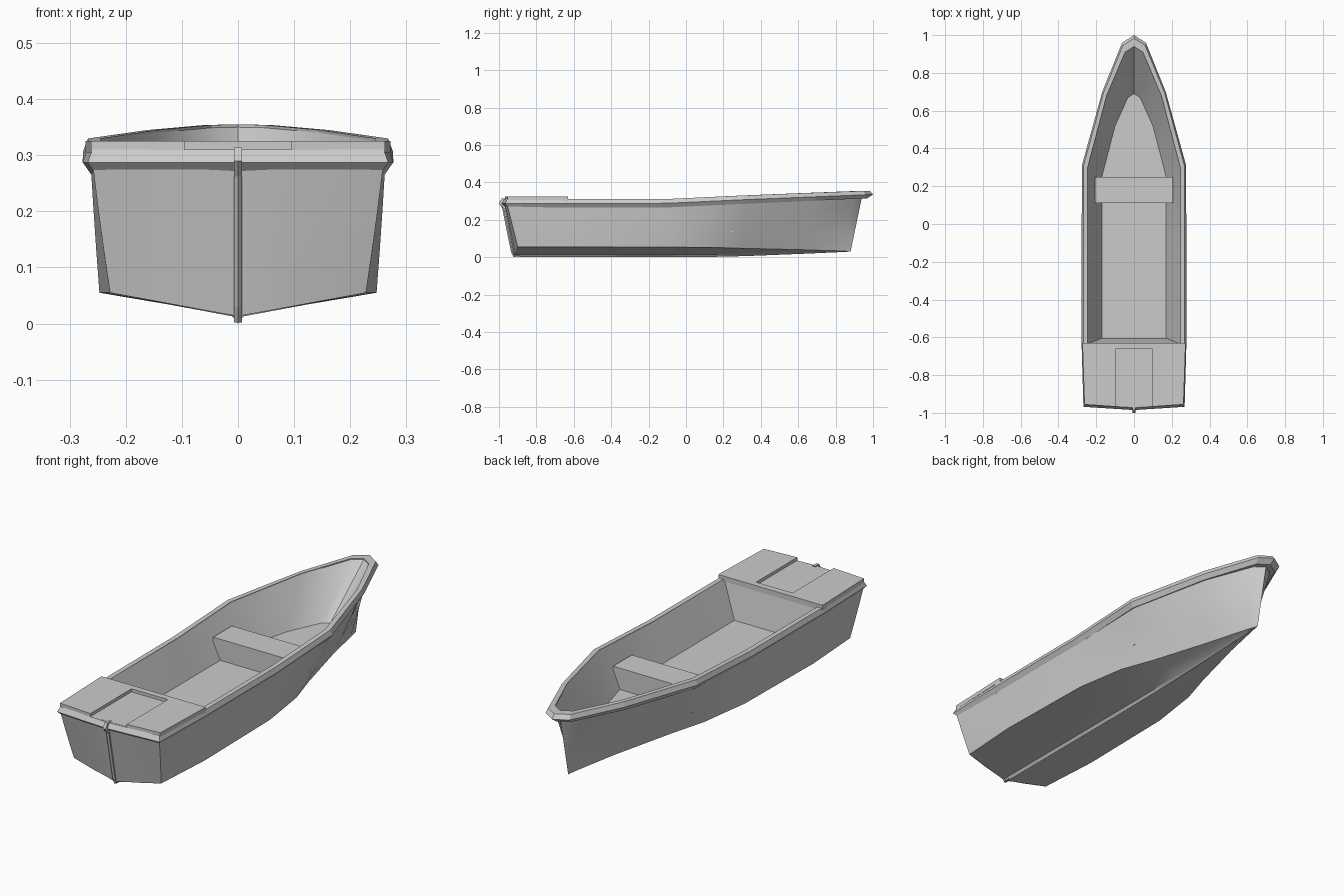
import bpy, bmesh, math
from mathutils import Vector

if "Cube" in bpy.data.objects:
    bpy.data.objects.remove(bpy.data.objects["Cube"])


def finish(name, bm, mirror=True, flip=False, smooth=True):
    """Mirror a half mesh across x, weld it and make it an object."""
    if mirror:
        geom = bm.verts[:] + bm.edges[:] + bm.faces[:]
        bmesh.ops.mirror(bm, geom=geom, axis='X', merge_dist=0.0)
    bmesh.ops.remove_doubles(bm, verts=bm.verts[:], dist=0.0005)
    bmesh.ops.dissolve_degenerate(bm, edges=bm.edges[:], dist=0.0001)
    bmesh.ops.recalc_face_normals(bm, faces=bm.faces[:])
    if flip:
        bmesh.ops.reverse_faces(bm, faces=bm.faces[:])
    me = bpy.data.meshes.new(name)
    bm.to_mesh(me)
    bm.free()
    ob = bpy.data.objects.new(name, me)
    bpy.context.collection.objects.link(ob)
    if smooth:
        bpy.ops.object.select_all(action='DESELECT')
        ob.select_set(True)
        bpy.context.view_layer.objects.active = ob
        bpy.ops.object.shade_smooth_by_angle(angle=math.radians(32))
    return ob


def skin(bm, rows, closed=False):
    """Bridge successive rows of points with quads."""
    vs = [[bm.verts.new(p) for p in r] for r in rows]
    n = len(rows[0])
    for a, b in zip(vs, vs[1:]):
        for i in range(n if closed else n - 1):
            j = (i + 1) % n
            bm.faces.new((a[i], a[j], b[j], b[i]))
    return vs


def slab(name, outline, z0, z1, mirror=True):
    """Flat outline extruded between two heights."""
    bm = bmesh.new()
    low, top = skin(bm, [[(x, y, z) for x, y in outline] for z in (z0, z1)], True)
    bm.faces.new(low)
    bm.faces.new(top)
    # drop walls lying on the mirror plane
    if mirror:
        inner = [f for f in bm.faces if all(abs(v.co.x) < 1e-5 for v in f.verts)]
        bmesh.ops.delete(bm, geom=inner, context='FACES_ONLY')
    return finish(name, bm, mirror, smooth=False)


# Hull stations: y at chine, y at top, chine x, keel z, chine z, top x, top z
stations = [
    (-0.90, -0.955, 0.228, 0.000, 0.055, 0.258, 0.275),
    (-0.60, -0.63, 0.247, 0.000, 0.055, 0.262, 0.275),
    (-0.10, -0.10, 0.238, 0.000, 0.054, 0.262, 0.275),
    (0.15, 0.15, 0.200, 0.002, 0.052, 0.260, 0.282),
    (0.32, 0.31, 0.145, 0.006, 0.047, 0.257, 0.289),
    (0.62, 0.69, 0.062, 0.018, 0.040, 0.152, 0.305),
    (0.82, 0.905, 0.015, 0.027, 0.034, 0.050, 0.315),
    (0.88, 0.94, 0.000, 0.030, 0.030, 0.000, 0.318),
]
rows = []
for i, (yc, yt, xc, zk, zc, xt, zt) in enumerate(stations):
    aft = 0.02 if i == 0 else 0.0
    kx = min(0.01, xc * 0.4)
    kz = zk + (zc - zk) * 0.24
    row = [(0, yc - aft, zk), (kx, yc - aft, kz),
           (xc * 0.5, yc - aft * 0.5, (kz + zc) / 2), (xc, yc, zc)]
    for t in (0.33, 0.66, 1):
        bulge = 0.035 * (xt - xc) * 4 * t * (1 - t)
        row.append((xc + (xt - xc) * t + bulge, yc + (yt - yc) * t, zc + (zt - zc) * t))
    rows.append(row)
bm = bmesh.new()
vs = skin(bm, rows)
# Transom: gently bowed panel from the corner to the centre line
corner = rows[0][3:]
centre = [(0, -0.92 - 0.05 * t, 0.013 + 0.262 * t) for t in (0, 0.33, 0.66, 1)]
middle = [((a[0] + b[0]) / 2, (a[1] + b[1]) / 2 - 0.004, (a[2] + b[2]) / 2)
          for a, b in zip(corner, centre)]
skin(bm, [corner, middle, centre])
finish("hull", bm)

# Rim: outer x, y / inner x, y / top z, height
rim = [
    (0, -0.985, 0, -0.940, 0.310, 0.045),
    (0.268, -0.968, 0.238, -0.925, 0.310, 0.045),
    (0.277, -0.65, 0.245, -0.65, 0.310, 0.045),
    (0.277, -0.10, 0.245, -0.10, 0.311, 0.045),
    (0.276, 0.31, 0.245, 0.30, 0.330, 0.045),
    (0.168, 0.70, 0.145, 0.68, 0.345, 0.043),
    (0.063, 0.96, 0.047, 0.91, 0.354, 0.040),
    (0, 1.00, 0, 0.94, 0.355, 0.040),
]
profile = [(0, -0.5), (0.28, 0), (1, 0), (1, -1), (0.5, -1)]
bm = bmesh.new()
skin(bm, [[(ox + (ix - ox) * t, oy + (iy - oy) * t, z + h * d) for t, d in profile]
          for ox, oy, ix, iy, z, h in rim], True)
finish("gunwale_rim", bm, smooth=False)

# Cockpit liner: walls from the rim down to the floor
FLOOR = 0.145
top = [(0, -0.635, 0.31), (0.245, -0.635, 0.31)] + [(r[2], r[3], r[4] - 0.005) for r in rim[3:]]
bottom = [(0, -0.605), (0.17, -0.605), (0.17, -0.10), (0.17, 0.25),
          (0.10, 0.52), (0.032, 0.67), (0, 0.69)]
bm = bmesh.new()
vs = skin(bm, [top, [(x, y, FLOOR) for x, y in bottom]])
bm.faces.new(vs[1])
finish("cockpit_liner", bm, flip=True)

# Seat across the cockpit
slab("seat", [(-0.207, 0.11), (0.207, 0.11), (0.207, 0.25), (-0.207, 0.25)],
     FLOOR - 0.01, 0.245, mirror=False)

# Stern deck with two raised pads and a crossbar
slab("stern_deck", [(0, -0.965), (0.25, -0.95), (0.26, -0.637), (0, -0.637)], 0.285, 0.3105)
slab("deck_pads", [(0.095, -0.967), (0.262, -0.955), (0.272, -0.66), (0.095, -0.66)],
     0.305, 0.325)
slab("deck_crossbar", [(-0.272, -0.66), (0.272, -0.66), (0.272, -0.63), (-0.272, -0.63)],
     0.30, 0.325, mirror=False)

# Stern post running down the transom into the keel
bm = bmesh.new()
post = []
for y, z in ((-0.915, 0.002), (-0.928, 0.03), (-0.975, 0.262), (-1.0, 0.29), (-0.985, 0.314)):
    post.append([(-0.007, y + 0.03, z), (-0.007, y, z), (0, y - 0.008 * (z < 0.27), z),
                 (0.007, y, z), (0.007, y + 0.03, z)])
vs = skin(bm, post, True)
bm.faces.new(vs[0])
bm.faces.new(vs[-1])
finish("stern_post", bm, mirror=False, smooth=False)
